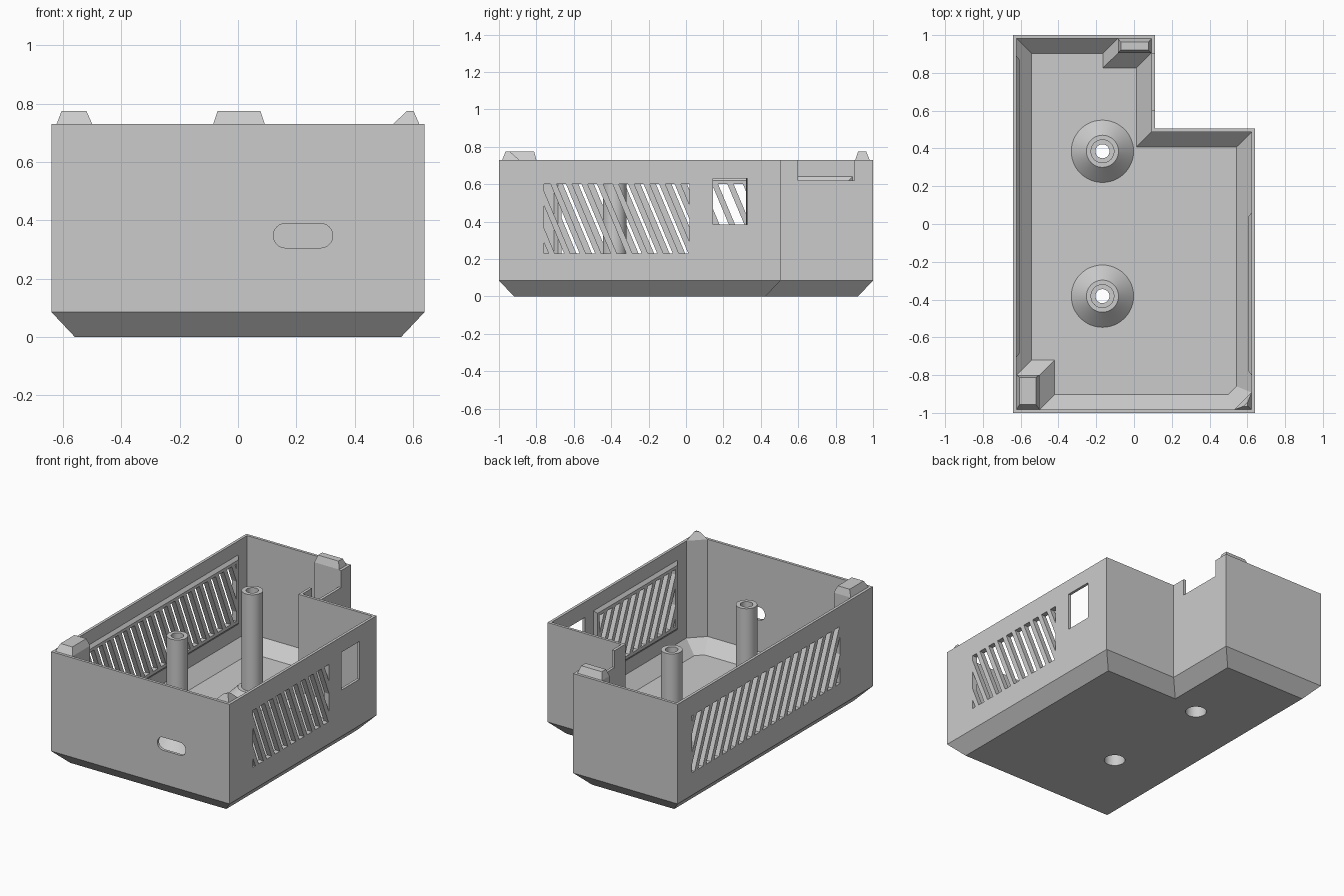
import bpy, bmesh, math
from mathutils import Vector

cube = bpy.data.objects.get("Cube")
if cube:
    bpy.data.objects.remove(cube)

grey = bpy.data.materials.new("light grey plastic")
grey.use_nodes = True
grey.diffuse_color = (0.6, 0.6, 0.6, 1)
grey.node_tree.nodes["Principled BSDF"].inputs["Base Color"].default_value = (0.6, 0.6, 0.6, 1)

HEIGHT, WALL, CHAMFER, FLOOR = 0.73, 0.018, 0.08, 0.02
CLIP_TOP = 0.775


def add_loft(bm, rings, closed=False):
    """Skin rings of equal length; cap the ends, or join them when closed."""
    loops = [[bm.verts.new(p) for p in ring] for ring in rings]
    n = len(loops[0])
    pairs = list(zip(loops, loops[1:] + (loops[:1] if closed else [])))
    for a, b in pairs:
        for i in range(n):
            j = (i + 1) % n
            bm.faces.new((a[i], a[j], b[j], b[i]))
    if not closed:
        bm.faces.new(loops[0])
        bm.faces.new(loops[-1])


def finish(name, bm):
    bmesh.ops.recalc_face_normals(bm, faces=bm.faces)
    mesh = bpy.data.meshes.new(name)
    bm.to_mesh(mesh)
    bm.free()
    mesh.materials.append(grey)
    obj = bpy.data.objects.new(name, mesh)
    bpy.context.collection.objects.link(obj)
    return obj


def loft(name, *rings, closed=False):
    bm = bmesh.new()
    add_loft(bm, rings, closed)
    return finish(name, bm)


def box(name, lo, hi):
    return loft(name, *[rect(lo, hi, z) for z in (lo[2], hi[2])])


def rect(lo, hi, z):
    return at_z([(lo[0], lo[1]), (hi[0], lo[1]), (hi[0], hi[1]), (lo[0], hi[1])], z)


def at_z(points, z):
    return [(x, y, z) for x, y in points]


def at_x(points, x):
    return [(x, y, z) for y, z in points]


def inset(points, d):
    """Mitred inward offset of a counter-clockwise outline."""
    out = []
    for i, p in enumerate(points):
        p, before, after = Vector(p), Vector(points[i - 1]), Vector(points[(i + 1) % len(points)])
        e1, e2 = (p - before).normalized(), (after - p).normalized()
        n1, n2 = Vector((-e1.y, e1.x)), Vector((-e2.y, e2.x))
        out.append(tuple(p + (n1 + n2) * d / (1 + n1.dot(n2))))
    return out


def circle(x, y, r, z, n=48):
    return [(x + r * math.cos(math.tau * i / n), y + r * math.sin(math.tau * i / n), z)
            for i in range(n)]


def boolean(target, tool, operation):
    mod = target.modifiers.new(operation, "BOOLEAN")
    mod.operation, mod.solver, mod.object = operation, "EXACT", tool
    bpy.context.view_layer.update()
    graph = bpy.context.evaluated_depsgraph_get()
    mesh = bpy.data.meshes.new_from_object(target.evaluated_get(graph))
    target.modifiers.clear()
    target.data = mesh
    bpy.data.objects.remove(tool)


# Shell: L-shaped outline with a chamfered bottom
outline = [(-0.64, -1), (0.64, -1), (0.64, 0.505), (0.11, 0.505), (0.11, 1), (-0.64, 1)]
shell = loft("shell", at_z(inset(outline, CHAMFER), 0), at_z(outline, 0.085),
             at_z(outline, HEIGHT))

# Cavity leaves solid corner columns under the three clips
fl, fr, right, step, arm, back = inset(outline, WALL)
cavity = [(-0.5, fl[1]), (fr[0] - 0.09, fr[1]), (fr[0], fr[1] + 0.09), right, step,
          (arm[0], 0.905), (-0.085, 0.905), (-0.085, arm[1]), back,
          (fl[0], -0.8), (-0.5, -0.8)]
hollow = loft("cavity_cutter", at_z(inset(cavity, CHAMFER), FLOOR),
              at_z(cavity, FLOOR + CHAMFER), at_z(cavity, 0.8))
boolean(shell, hollow, "DIFFERENCE")


# Side vents: raised inner panel with slanted slots cut through it
def vent(side, y0, y1, phase):
    def face(grow):
        a, b, c, d = y0 - grow, y1 + grow, 0.23 - grow, 0.6 + grow
        return [(a, c), (b, c), (b, d), (a, d)]
    panel = loft("vent_panel", at_x(face(0.04), side * 0.63), at_x(face(0.04), side * 0.622),
                 at_x(face(0.02), side * 0.606))
    boolean(shell, panel, "UNION")
    pitch, half, lean = 0.083, 0.025, 0.42
    bm = bmesh.new()
    for k in range(-3, 30):
        y = phase + k * pitch
        if y + half < y0 or y - half - lean * 0.37 > y1:
            continue
        low, high = y + lean * 0.03, y - lean * 0.4
        slot = [(low - half, 0.2), (low + half, 0.2), (high + half, 0.63), (high - half, 0.63)]
        add_loft(bm, [at_x(slot, side * 0.55), at_x(slot, side * 0.7)])
    slots = finish("slot_cutter", bm)
    x0, x1 = sorted((side * 0.58, side * 0.68))
    boolean(slots, box("slot_limit", (x0, y0, 0.23), (x1, y1, 0.6)), "INTERSECT")
    boolean(shell, slots, "DIFFERENCE")


vent(1, -0.76, 0.02, -0.76)
vent(-1, -0.665, 0.85, -0.727)

# Side window, and the notch in the rim of the narrow arm
boolean(shell, box("window_cutter", (0.6, 0.145, 0.385), (0.7, 0.33, 0.63)), "DIFFERENCE")
boolean(shell, box("notch_cutter", (0.05, 0.6, 0.62), (0.2, 0.9, 0.8)), "DIFFERENCE")

# Rounded port in the front wall
radius, port = 0.042, []
for i in range(26):
    t = math.pi * (i % 13) / 12 + (math.pi / 2 if i >= 13 else -math.pi / 2)
    port.append(((0.163 if i >= 13 else 0.283) + radius * math.cos(t),
                 0.347 + radius * math.sin(t)))
boolean(shell, loft("port_cutter", *[[(x, y, z) for x, z in port] for y in (-1.1, -0.95)]),
        "DIFFERENCE")

# Screw standoffs: hollow post on a conical foot, with a recess for the head below
profile = [(0.063, FLOOR), (0.063, 0.075), (0.037, 0.075), (0.037, 0.725), (0.063, 0.725),
           (0.063, 0.1), (0.085, 0.1), (0.165, FLOOR)]
for name, y in (("front_standoff", -0.382), ("back_standoff", 0.385)):
    x = -0.167
    boolean(shell, loft("hole_cutter", circle(x, y, 0.063, -0.1), circle(x, y, 0.063, 0.06)),
            "DIFFERENCE")
    post = loft(name, *[circle(x, y, r, z) for r, z in profile], closed=True)
    bpy.ops.object.select_all(action="DESELECT")
    post.select_set(True)
    bpy.context.view_layer.objects.active = post
    bpy.ops.object.shade_smooth_by_angle(angle=math.radians(30))

# Tapered clips standing on the corner columns
loft("front_right_clip", rect((-0.622, -0.982), (-0.5, -0.8), HEIGHT),
     rect((-0.605, -0.955), (-0.52, -0.812), CLIP_TOP))
loft("back_clip", rect((-0.085, 0.905), (0.092, 0.982), HEIGHT),
     rect((-0.07, 0.92), (0.077, 0.963), CLIP_TOP))
loft("front_left_clip",
     at_z([(0.622, -0.982), (0.622, -0.892), (0.532, -0.982)], HEIGHT),
     at_z([(0.602, -0.965), (0.602, -0.943), (0.58, -0.965)], CLIP_TOP))
